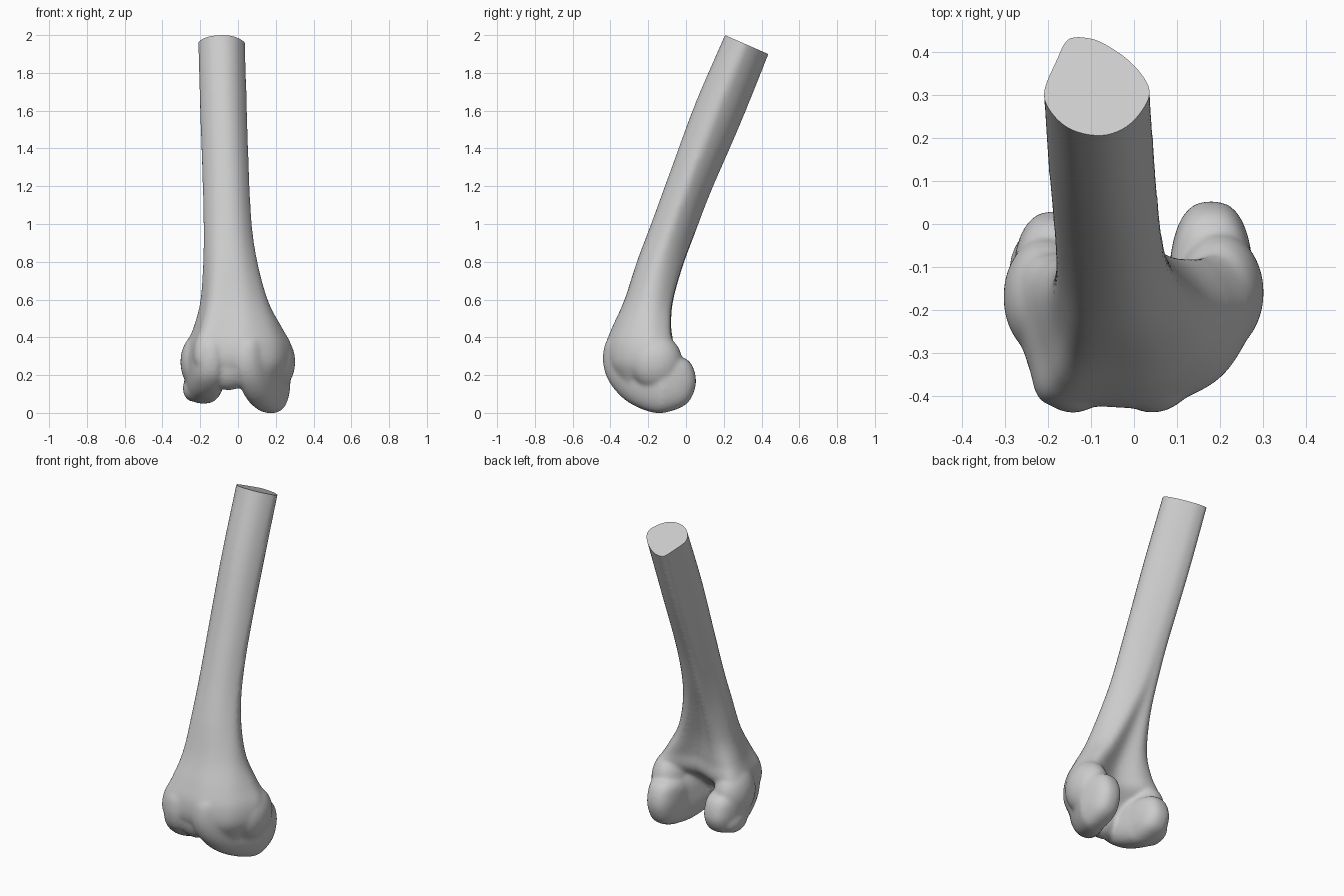
import bpy, bmesh, math
from mathutils import Vector, Matrix

if "Cube" in bpy.data.objects:
    bpy.data.objects.remove(bpy.data.objects["Cube"])


def spline(pts, steps, closed):
    """Catmull-Rom curve through points of any dimension."""
    n, out = len(pts), []
    get = (lambda i: pts[i % n]) if closed else (lambda i: pts[min(max(i, 0), n - 1)])
    for i in range(n if closed else n - 1):
        for k in range(steps):
            t = k / steps
            out.append([0.5 * (2 * b + (c - a) * t + (2 * a - 5 * b + 4 * c - d) * t * t
                               + (3 * b - a - 3 * c + d) * t ** 3)
                        for a, b, c, d in zip(get(i - 1), get(i), get(i + 1), get(i + 2))])
    return out if closed else out + [list(pts[-1])]


def loft(bm, rings):
    """Skin closed rings and cap both ends."""
    rows = [[bm.verts.new(p) for p in ring] for ring in rings]
    n = len(rows[0])
    for a, b in zip(rows, rows[1:]):
        for i in range(n):
            bm.faces.new((a[i], a[(i + 1) % n], b[(i + 1) % n], b[i]))
    bm.faces.new(rows[0])
    bm.faces.new(rows[-1])


def ellipsoid(bm, centre, radii):
    bmesh.ops.create_uvsphere(bm, u_segments=32, v_segments=20, radius=1,
                              matrix=Matrix.LocRotScale(Vector(centre), None, Vector(radii)))


bm = bmesh.new()

# Shaft: cross-section blends from a ridged oval to a broad flattened end
SHAFT = [(-.5, -.87), (.1, -1), (.6, -.8), (.95, -.35), (1, 0), (.65, .5),
         (.1, .9), (-.25, 1), (-.55, .97), (-.75, .55), (-1, -.1), (-.88, -.5)]
FLARE = [(-.75, -.95), (-.3, -1), (.2, -1), (.68, -.65), (.93, -.1), (1, .4),
         (.75, .9), (.1, .6), (-.5, .9), (-.9, .85), (-1, .4), (-.88, -.4)]
# front y, front z, back y, back z, x min, x max, flare
SECTIONS = [(.246, 2.1, .475, 2.0, -.212, .034, 0),
            (.206, 2.0, .435, 1.9, -.21, .035, 0),
            (.05, 1.64, .29, 1.54, -.2, .045, 0),
            (-.09, 1.26, .13, 1.17, -.187, .058, 0),
            (-.185, 1.0, .045, .94, -.182, .075, .1),
            (-.26, .8, -.015, .76, -.185, .11, .35),
            (-.325, .6, -.06, .58, -.2, .168, .65),
            (-.385, .46, -.065, .45, -.235, .235, .9),
            (-.42, .36, -.06, .35, -.275, .28, 1),
            (-.42, .26, -.16, .26, -.27, .26, 1),
            (-.37, .17, -.25, .17, -.2, .2, 1)]
rings = []
for fy, fz, by, bz, x0, x1, mix in spline(SECTIONS, 6, False):
    outline = [[a + (b - a) * mix for a, b in zip(p, q)] for p, q in zip(SHAFT, FLARE)]
    rings.append([((x0 + x1) / 2 + u * (x1 - x0) / 2,
                   fy + (by - fy) * (v + 1) / 2,
                   fz + (bz - fz) * (v + 1) / 2) for u, v in spline(outline, 5, True)])
loft(bm, rings)

# Condyles: rolled side profile, rounded across, converging toward the front
ROLL = [(-.4, .4), (-.44, .3), (-.415, .18), (-.33, .075), (-.22, .015), (-.12, 0),
        (0, .045), (.048, .13), (.048, .21), (.01, .28), (-.08, .31), (-.25, .4)]


def condyle(bm, x, half, turn, lift, back):
    rings = []
    for k in range(1, 24):
        t = -math.cos(math.pi * k / 24)
        s = (1 - abs(t) ** 2.6) ** (1 / 2.6)
        ring = []
        for y, z in spline(ROLL, 5, True):
            y, z = -.18 + (y + .18) * s, .2 + (z - .2) * s
            if z < .2:
                z = .2 - (.2 - z) * (1 - lift / .2)
            if y > -.18:
                y = -.18 + (y + .18) * back
            ring.append((x + turn * max(0, -.13 - y) + half * t, y, z))
        rings.append(ring)
    loft(bm, rings)


condyle(bm, .18, .1, -.45, 0, 1)
condyle(bm, -.185, .1, .14, .05, .9)

# Groove floor between the condyles, and the side bumps
ellipsoid(bm, (-.05, -.32, .25), (.13, .095, .13))
ellipsoid(bm, (.2, -.16, .27), (.103, .14, .15))
ellipsoid(bm, (-.205, -.17, .27), (.1, .14, .15))
ellipsoid(bm, (-.24, -.12, .13), (.052, .1, .07))

bmesh.ops.recalc_face_normals(bm, faces=bm.faces)
mesh = bpy.data.meshes.new("bone")
bm.to_mesh(mesh)
bm.free()
bone = bpy.data.objects.new("thigh_bone_lower_end", mesh)
bpy.context.collection.objects.link(bone)

# Fuse and soften the parts
fuse = bone.modifiers.new("fuse", "REMESH")
fuse.mode, fuse.voxel_size = "VOXEL", .011
soft = bone.modifiers.new("soften", "SMOOTH")
soft.factor, soft.iterations = .5, 8
fused = bpy.data.meshes.new_from_object(bone.evaluated_get(bpy.context.evaluated_depsgraph_get()))
bone.modifiers.clear()
bone.data = fused

# Flat saw cut across the top
bm = bmesh.new()
bm.from_mesh(fused)
cut = bmesh.ops.bisect_plane(bm, geom=bm.verts[:] + bm.edges[:] + bm.faces[:], dist=1e-5,
                             plane_co=(0, .206, 2), plane_no=(0, .1, .229), clear_outer=True)
rim = [e for e in cut["geom_cut"] if isinstance(e, bmesh.types.BMEdge)]
bmesh.ops.holes_fill(bm, edges=rim, sides=0)
bmesh.ops.recalc_face_normals(bm, faces=bm.faces)
bm.to_mesh(fused)
bm.free()

# Plain bone grey
grey = bpy.data.materials.new("bone_grey")
grey.use_nodes = True
grey.diffuse_color = (.6, .6, .6, 1)
grey.node_tree.nodes["Principled BSDF"].inputs["Base Color"].default_value = (.6, .6, .6, 1)
fused.materials.clear()
fused.materials.append(grey)

bpy.context.view_layer.objects.active = bone
bone.select_set(True)
bpy.ops.object.shade_smooth_by_angle(angle=math.radians(40))
